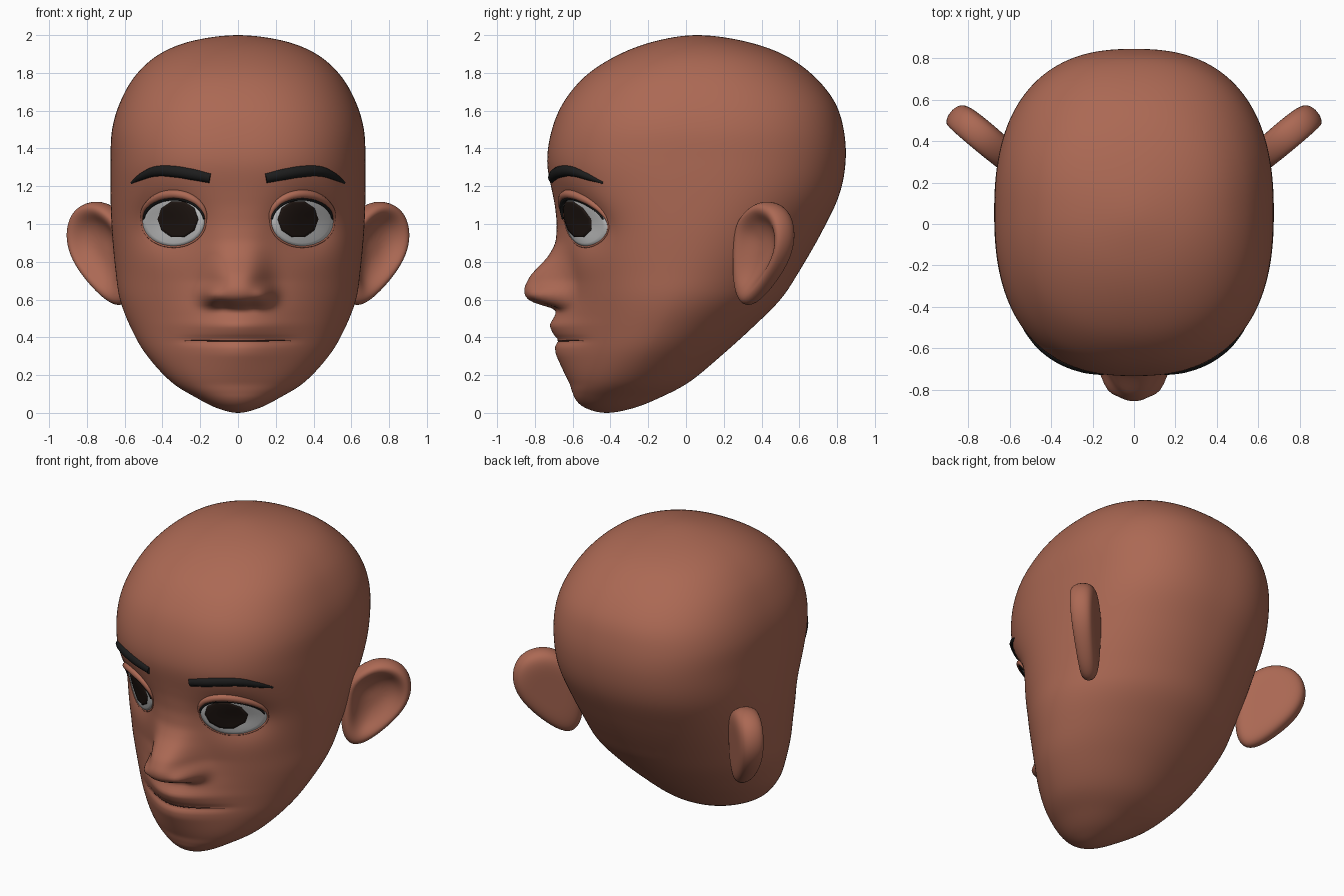
import bpy, bmesh
from math import sin, cos, pi, exp, radians
from mathutils import Vector
from mathutils.bvhtree import BVHTree

if "Cube" in bpy.data.objects:
    bpy.data.objects.remove(bpy.data.objects["Cube"])


def material(name, rgb):
    m = bpy.data.materials.new(name)
    m.diffuse_color = (*rgb, 1)
    m.use_nodes = True
    m.node_tree.nodes["Principled BSDF"].inputs["Base Color"].default_value = m.diffuse_color
    return m


SKIN = material("skin", (0.41, 0.14, 0.088))
DARK = material("dark_hair", (0.012, 0.012, 0.012))
WHITE = material("eye_white", (0.75, 0.75, 0.75))
IRIS = material("iris_brown", (0.014, 0.008, 0.006))
SEAM = material("mouth_dark", (0.06, 0.02, 0.015))


def finish(name, bm, mat):
    bmesh.ops.recalc_face_normals(bm, faces=bm.faces)
    for f in bm.faces:
        f.smooth = True
    me = bpy.data.meshes.new(name)
    bm.to_mesh(me)
    bm.free()
    me.materials.append(mat)
    ob = bpy.data.objects.new(name, me)
    bpy.context.collection.objects.link(ob)
    return ob


def loft(bm, start, rings, end):
    """Skin closed rings of points; start / end are pole points or None."""
    vr = [[bm.verts.new(p) for p in r] for r in rings]
    n = len(vr[0])
    for a, b in zip(vr, vr[1:]):
        for i in range(n):
            bm.faces.new((a[i], a[(i + 1) % n], b[(i + 1) % n], b[i]))
    for pole, r in ((start, vr[0]), (end, vr[-1])):
        if pole is not None:
            v = bm.verts.new(pole)
            for i in range(n):
                bm.faces.new((v, r[i], r[(i + 1) % n]))


def tube(name, pts, mat, cyclic=False):
    """Round tube through (x, y, z, radius) points."""
    cu = bpy.data.curves.new(name, 'CURVE')
    cu.dimensions = '3D'
    cu.bevel_depth = 1.0
    cu.bevel_resolution = 3
    cu.resolution_u = 6
    cu.use_fill_caps = True
    sp = cu.splines.new('BEZIER')
    sp.bezier_points.add(len(pts) - 1)
    for b, p in zip(sp.bezier_points, pts):
        b.co, b.radius = p[:3], p[3]
        b.handle_left_type = b.handle_right_type = 'AUTO'
    sp.use_cyclic_u = cyclic
    cu.materials.append(mat)
    bpy.context.collection.objects.link(bpy.data.objects.new(name, cu))


def lerp(table, z):
    if z <= table[0][0] or z >= table[-1][0]:
        return 0.0
    for (a, va), (b, vb) in zip(table, table[1:]):
        if z <= b:
            return va + (vb - va) * (z - a) / (b - a)


def catmull(p, t):
    return [0.5 * (2 * b + (c - a) * t + (2 * a - 5 * b + 4 * c - d) * t * t
                   + (3 * b - a - 3 * c + d) * t ** 3) for a, b, c, d in zip(*p)]


# Head cross-sections: height, front y, back y, half width, front squareness
SECTIONS = [
    (0, -.42, -.42, 0, 2), (.025, -.53, -.28, .11, 2), (.08, -.59, -.14, .22, 2),
    (.165, -.605, .02, .355, 1.95), (.31, -.61, .195, .487, 1.85), (.45, -.61, .35, .567, 1.85),
    (.6, -.615, .5, .625, 1.92), (.75, -.63, .6, .648, 2), (.95, -.665, .715, .667, 2.15),
    (1.15, -.705, .81, .675, 2.35), (1.33, -.735, .845, .675, 2.45), (1.5, -.71, .835, .667, 2.45),
    (1.65, -.645, .785, .622, 2.4), (1.79, -.525, .67, .54, 2.3), (1.9, -.35, .51, .415, 2.2),
    (1.97, -.155, .3, .24, 2.1), (2, .06, .06, 0, 2)]
NOSE = [(.545, 0), (.558, .03), (.572, .11), (.59, .17), (.62, .207), (.66, .222), (.695, .218), (.73, .197),
        (.78, .14), (.83, .085), (.9, .035), (1, .01), (1.1, 0)]
MUZZLE = [(.1, 0), (.15, .01), (.23, .045), (.31, .08), (.355, .085), (.385, .075), (.41, .09),
          (.465, .115), (.51, .085), (.545, .07), (.6, .04), (.7, 0)]


def bump(x, z, cx, cz, sx, sz):
    return exp(-((abs(x) - cx) / sx) ** 2 - ((z - cz) / sz) ** 2)


def face_relief(x, z):
    """How far the face moves forward at a point."""
    a = abs(x)
    d = lerp(NOSE, z) * exp(-(a / .145) ** 3)
    d += lerp(MUZZLE, z) * exp(-(a / .24) ** 2)
    d += .085 * bump(x, z, .14, .625, .05, .045)                          # nostril wings
    d -= .03 * bump(x, z, .075, .565, .03, .015)                          # nostrils
    d -= .05 * bump(x, z, .34, 1.01, .17, .14)                            # eye sockets
    d -= .045 * bump(x, z, .42, 1.0, .14, .13)
    d -= .018 * exp(-((z - .383) / .014) ** 2) * exp(-(a / .3) ** 6)      # mouth groove
    return d


def flip(s):
    return (s[0], s[2], s[1], -s[3], s[4])


# Head
N, SUB = 208, 10
ext = [flip(SECTIONS[1])] + SECTIONS + [flip(SECTIONS[-2])]
rings = []
for k in range(len(SECTIONS) - 1):
    for j in range(SUB):
        if k == j == 0:
            continue
        z, yf, yb, w, nf = catmull(ext[k:k + 4], j / SUB)
        ring = []
        for i in range(N):
            c, s = cos(2 * pi * i / N), sin(2 * pi * i / N)
            n = nf if s < 0 else max(1.95, nf)
            x = w * abs(c) ** (2 / n) * (1 if c > 0 else -1)
            y = (yf + yb) / 2 + (yb - yf) / 2 * abs(s) ** (2 / n) * (1 if s > 0 else -1)
            if s < 0:
                y -= face_relief(x, z) * min(1, -3 * s)
            ring.append((x, y, z))
        rings.append(ring)
bm = bmesh.new()
loft(bm, (0, -.42, 0), rings, (0, .06, 2))
for _ in range(3):
    bmesh.ops.smooth_vert(bm, verts=bm.verts, factor=.4, use_axis_x=True, use_axis_y=True, use_axis_z=True)
bm.normal_update()
tree = BVHTree.FromBMesh(bm)
finish("head", bm, SKIN)


def face_y(x, z):
    hit = tree.ray_cast(Vector((x, -3, z)), Vector((0, 1, 0)))[0]
    return hit.y if hit else -.3


# Eye outline and dome sitting in the socket
EX, EZ, RX, RZ = .34, 1.012, .165, .13


def eye_y(x, z):
    r2 = min(1, ((abs(x) - EX) / RX) ** 2 + ((z - EZ) / RZ) ** 2)
    return face_y(x, z) - .045 * (1 - r2) - .002


def dome(name, side, cx, cz, rx, rz, segs, lift, mat):
    def at(r, a):
        x, z = side * (cx + rx * r * cos(a)), cz + rz * r * sin(a)
        return (x, eye_y(x, z) - lift, z)
    steps = 8
    rs = [[at(k / steps, 2 * pi * i / segs) for i in range(segs)] for k in range(1, steps + 1)]
    rs.append([(x, y + .025, z) for x, y, z in rs[-1]])
    b = bmesh.new()
    loft(b, at(0, 0), rs, None)
    finish(name, b, mat)


def rim(side, deg, grow, lift, r):
    a = radians(deg)
    x, z = side * (EX + RX * grow * cos(a)), EZ + RZ * grow * sin(a)
    return (x, face_y(x, z) - lift, z, r)


def lid(side, deg):
    up = max(0, sin(radians(deg)))
    return rim(side, deg, 1.02 + .1 * up, -.002 + .008 * up, .006 + .018 * up)


BROW = [(.145, 1.245, .03), (.24, 1.265, .034), (.34, 1.28, .034), (.43, 1.28, .03),
        (.5, 1.255, .022), (.56, 1.218, .01)]

# Ear outline (outward, height) and cross-section (reach from middle, thickness)
EAR = [(-.02, .8), (0, 1.0), (.1, 1.085), (.2, 1.13), (.31, 1.115), (.39, 1.05), (.42, .93),
       (.375, .8), (.265, .68), (.14, .58), (.04, .55), (-.02, .64)]
EAR_CUT = [(.3, -.015), (.56, .012), (.74, .06), (.92, .062), (1.01, 0), (.94, -.065), (.7, -.085), (.35, -.085)]


def ear_point(side, u, z, t):
    c, s = cos(radians(40)), sin(radians(40))
    t *= .7 + .4 * (z - .56) / .57
    return (side * (.578 + u * c + t * s), .28 + u * s - t * c, z)


for side, tag in ((1, "right"), (-1, "left")):
    # Eyes
    dome("eyeball_" + tag, side, EX, EZ, RX, RZ, 40, 0, WHITE)
    dome("iris_" + tag, side, .318, 1.025, .108, .1, 10, .005, IRIS)
    # Eyelids and upper lashes
    tube("eyelid_" + tag, [lid(side, d) for d in range(0, 360, 20)], SKIN, True)
    tube("lashes_" + tag, [rim(side, d, .98, .012, .003 + .012 * sin(radians(d))) for d in range(6, 175, 14)], DARK)
    # Eyebrows
    tube("eyebrow_" + tag, [(side * x, face_y(side * x, z) + .014, z, r) for x, z, r in BROW], DARK)
    # Ears
    mu, mz = .2, .87
    rs = [[ear_point(side, mu + (u - mu) * k, mz + (z - mz) * k, t) for u, z in EAR] for k, t in EAR_CUT]
    b = bmesh.new()
    loft(b, ear_point(side, mu, mz, -.022), rs, ear_point(side, mu, mz, -.085))
    ear = finish("ear_" + tag, b, SKIN)
    sub = ear.modifiers.new("smooth", 'SUBSURF')
    sub.levels = sub.render_levels = 2

# Mouth seam
xs = [-.32 + .04 * i for i in range(17)]
tube("mouth_seam", [(x, face_y(x, .383) + .002, .383, .005 - .01 * x * x / .25) for x in xs], SEAM)
